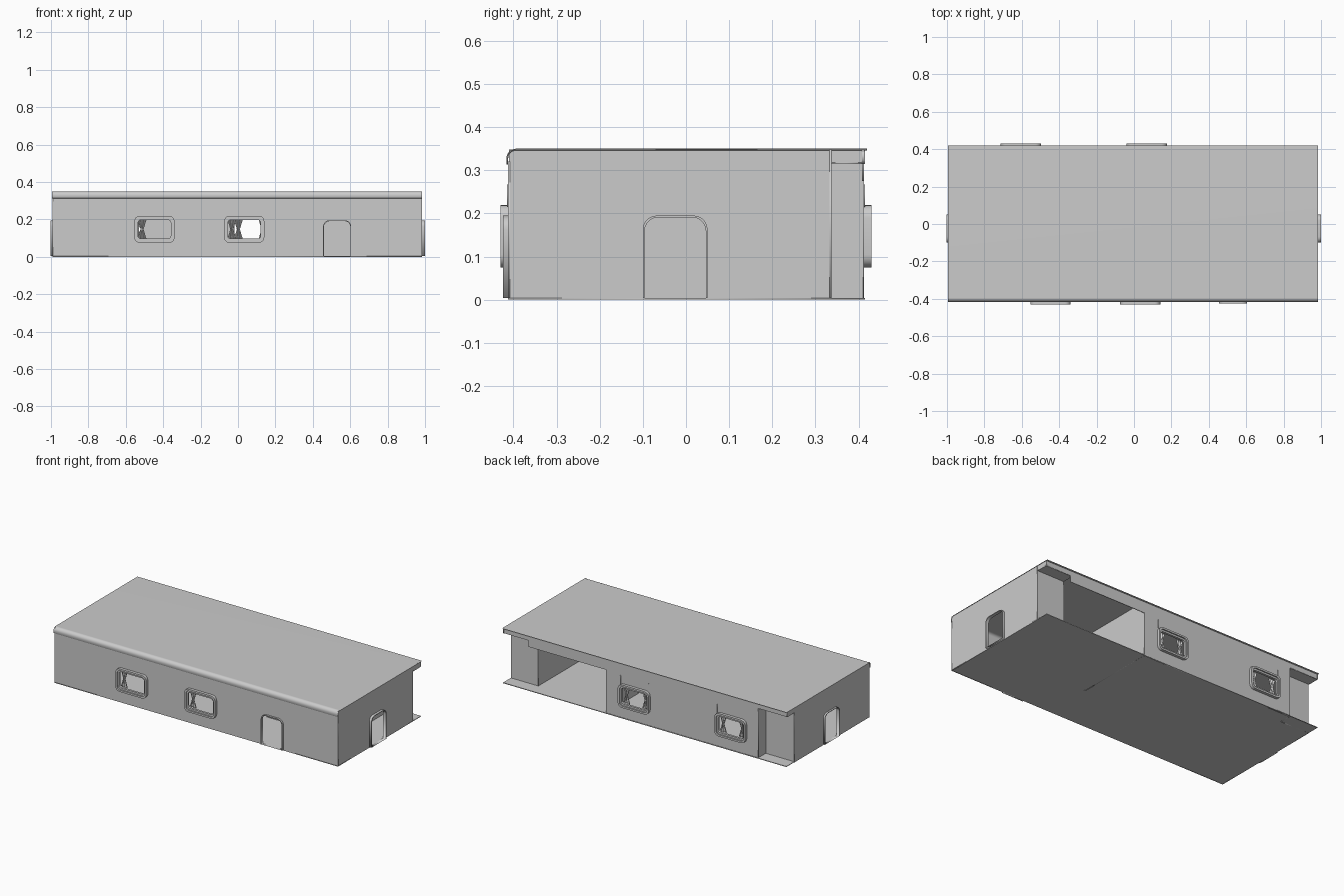
import bpy, bmesh, math
from mathutils import Matrix

if "Cube" in bpy.data.objects:
    bpy.data.objects.remove(bpy.data.objects["Cube"])

grey = bpy.data.materials.new("light_grey")
grey.diffuse_color = (0.6, 0.6, 0.6, 1)
grey.use_nodes = True
grey.node_tree.nodes["Principled BSDF"].inputs["Base Color"].default_value = grey.diffuse_color


def add_mesh(name, me, smooth=False):
    ob = bpy.data.objects.new(name, me)
    bpy.context.collection.objects.link(ob)
    me.materials.clear()
    me.materials.append(grey)
    if smooth:
        for p in me.polygons:
            p.use_smooth = True
    return ob


def place(axis, off):
    # flat (u, v) drawing -> front/back plane, side plane or level plane
    if axis == 'y':
        return Matrix(((1, 0, 0, 0), (0, 0, -1, off), (0, 1, 0, 0), (0, 0, 0, 1)))
    if axis == 'x':
        return Matrix(((0, 0, 1, off), (1, 0, 0, 0), (0, 1, 0, 0), (0, 0, 0, 1)))
    return Matrix.Translation((0, 0, off))


def sheet(name, loops, axis, off, thick=0.004):
    # filled outline with holes, given a thickness
    cu = bpy.data.curves.new(name, 'CURVE')
    cu.dimensions = '2D'
    cu.fill_mode = 'BOTH'
    cu.extrude = thick / 2
    for pts in loops:
        sp = cu.splines.new('POLY')
        sp.points.add(len(pts) - 1)
        for p, (u, v) in zip(sp.points, pts):
            p.co = (u, v, 0, 1)
        sp.use_cyclic_u = True
    tmp = bpy.data.objects.new(name + "_outline", cu)
    bpy.context.collection.objects.link(tmp)
    dg = bpy.context.evaluated_depsgraph_get()
    me = bpy.data.meshes.new_from_object(tmp.evaluated_get(dg))
    bpy.data.objects.remove(tmp)
    me.transform(place(axis, off))
    return add_mesh(name, me)


def rect(u0, u1, v0, v1):
    return [(u0, v0), (u1, v0), (u1, v1), (u0, v1)]


def rounded(u, v, w, h, r, arch=False, n=5):
    # rounded rectangle; arch keeps the bottom corners square
    pts = []
    for k, (sx, sy) in enumerate(((1, 1), (-1, 1), (-1, -1), (1, -1))):
        if arch and sy < 0:
            pts.append((u + sx * w / 2, v - h / 2))
            continue
        for i in range(n + 1):
            a = math.pi / 2 * (k + i / n)
            pts.append((u + sx * (w / 2 - r) + r * math.cos(a),
                        v + sy * (h / 2 - r) + r * math.sin(a)))
    return pts


L, R, F, B, NOTCH, TOP = -0.99, 0.985, -0.41, 0.41, 0.335, 0.35
front_windows, back_windows = (-0.447, 0.033), (-0.605, 0.068)
WZ = 0.147


def win_hole(x):
    return rounded(x, WZ, 0.175, 0.10, 0.015)


def door_loop(u, grow=0.0):
    return rounded(u, 0.0975 + grow / 2, 0.142 + grow * 2, 0.187 + grow, 0.032, True)


# floor and walls
sheet("floor", [rect(L, R, -0.412, 0.415)], 'z', 0.002)
sheet("front_wall", [rect(L, R, 0, 0.32), door_loop(0.53)] + [win_hole(x) for x in front_windows], 'y', F)
sheet("back_wall", [rect(-0.79, 0.27, 0, 0.348)] + [win_hole(x) for x in back_windows], 'y', B)
for name, x in (("left_wall", L), ("right_wall", R - 0.002)):
    sheet(name, [rect(F, NOTCH, 0, 0.348), door_loop(-0.025)], 'x', x)

# recessed rear corners and the open porch at the back
sheet("rear_corner_right", [rect(0.795, R, 0, 0.348)], 'y', NOTCH)
sheet("rear_corner_left", [rect(L, -0.79, 0, 0.348)], 'y', NOTCH)
sheet("corner_return", [rect(NOTCH, B, 0, 0.348)], 'x', -0.79)
sheet("porch_wall_right", [rect(-0.1, NOTCH, 0, 0.348)], 'x', 0.795)
sheet("porch_wall_left", [rect(-0.1, B, 0, 0.348)], 'x', 0.27)
sheet("porch_inner_wall", [rect(0.27, 0.795, 0, 0.348)], 'y', -0.1)
sheet("porch_header", [rect(0.27, 0.81, 0.275, 0.348)], 'y', B)
sheet("rear_fascia_right", [rect(0.795, R, 0.315, 0.348)], 'y', B)
sheet("rear_fascia_left", [rect(L, -0.79, 0.315, 0.348)], 'y', B)
sheet("soffit_right", [rect(0.795, R, NOTCH, B)], 'z', 0.316)
sheet("soffit_left", [rect(L, -0.79, NOTCH, B)], 'z', 0.316)
for x in (L - 0.003, R - 0.002):
    sheet("end_fascia", [rect(NOTCH, 0.415, 0.315, 0.348)], 'x', x)

# roof sheet with a rounded front edge
outer = [(-0.41, 0.312), (-0.416, 0.314)]
for i in range(9):
    a = math.pi - math.pi / 2 * i / 8
    outer.append((-0.394 + 0.022 * math.cos(a), 0.328 + 0.022 * math.sin(a)))
outer.append((0.42, TOP))
bm = bmesh.new()
rows = [[bm.verts.new((x, y, z)) for y, z in outer] for x in (-0.995, R)]
for i in range(len(outer) - 1):
    bm.faces.new((rows[0][i], rows[1][i], rows[1][i + 1], rows[0][i + 1]))
bm.normal_update()
me = bpy.data.meshes.new("roof")
bm.to_mesh(me)
bm.free()
roof = add_mesh("roof", me, True)
sol = roof.modifiers.new("thickness", 'SOLIDIFY')
sol.thickness = 0.004
sol.offset = -1
wn = roof.modifiers.new("normals", 'WEIGHTED_NORMAL')

# door frames standing proud of the walls
for name, u, axis, off in (("front_door_frame", 0.53, 'y', F - 0.007),
                           ("left_door_frame", -0.025, 'x', L - 0.003),
                           ("right_door_frame", -0.025, 'x', R + 0.005)):
    sheet(name, [door_loop(u, 0.004), door_loop(u)], axis, off, 0.014 if axis == 'y' else 0.02)


def curtain(name, x, y):
    # tied curtain, pinched in the middle, with folds
    bm = bmesh.new()
    nu, nv = 12, 8
    grid = []
    for j in range(nv + 1):
        t = j / nv
        half = 0.008 + 0.016 * abs(2 * t - 1)
        grid.append([bm.verts.new((x + half * (2 * i / nu - 1),
                                   y + 0.005 * math.sin(i * math.pi / 2),
                                   0.095 + 0.105 * t)) for i in range(nu + 1)])
    for j in range(nv):
        for i in range(nu):
            bm.faces.new((grid[j][i], grid[j][i + 1], grid[j + 1][i + 1], grid[j + 1][i]))
    me = bpy.data.meshes.new(name)
    bm.to_mesh(me)
    bm.free()
    add_mesh(name, me, True)


# window frames, inner lips and curtains
for side, xs, wall, out in (("front", front_windows, F, -1), ("back", back_windows, B, 1)):
    for x in xs:
        mid = rounded(x, WZ, 0.192, 0.122, 0.022)
        sheet(side + "_window_frame", [rounded(x, WZ, 0.215, 0.145, 0.03), mid],
              'y', wall + out * 0.01, 0.02)
        sheet(side + "_window_lip", [mid, win_hole(x)], 'y', wall + out * 0.006, 0.012)
        curtain(side + "_curtain", x - 0.066, wall - out * 0.012)
        if side == "back":
            curtain("back_curtain", x + 0.066, wall - out * 0.012)

# thin upright strips above windows
for x, y in [(c + d, B + 0.003) for c in back_windows for d in (-0.1, 0.1)] + [(0.14, F - 0.003)]:
    sheet("upright_strip", [rect(x - 0.003, x + 0.003, 0.215, 0.267)], 'y', y, 0.004)
